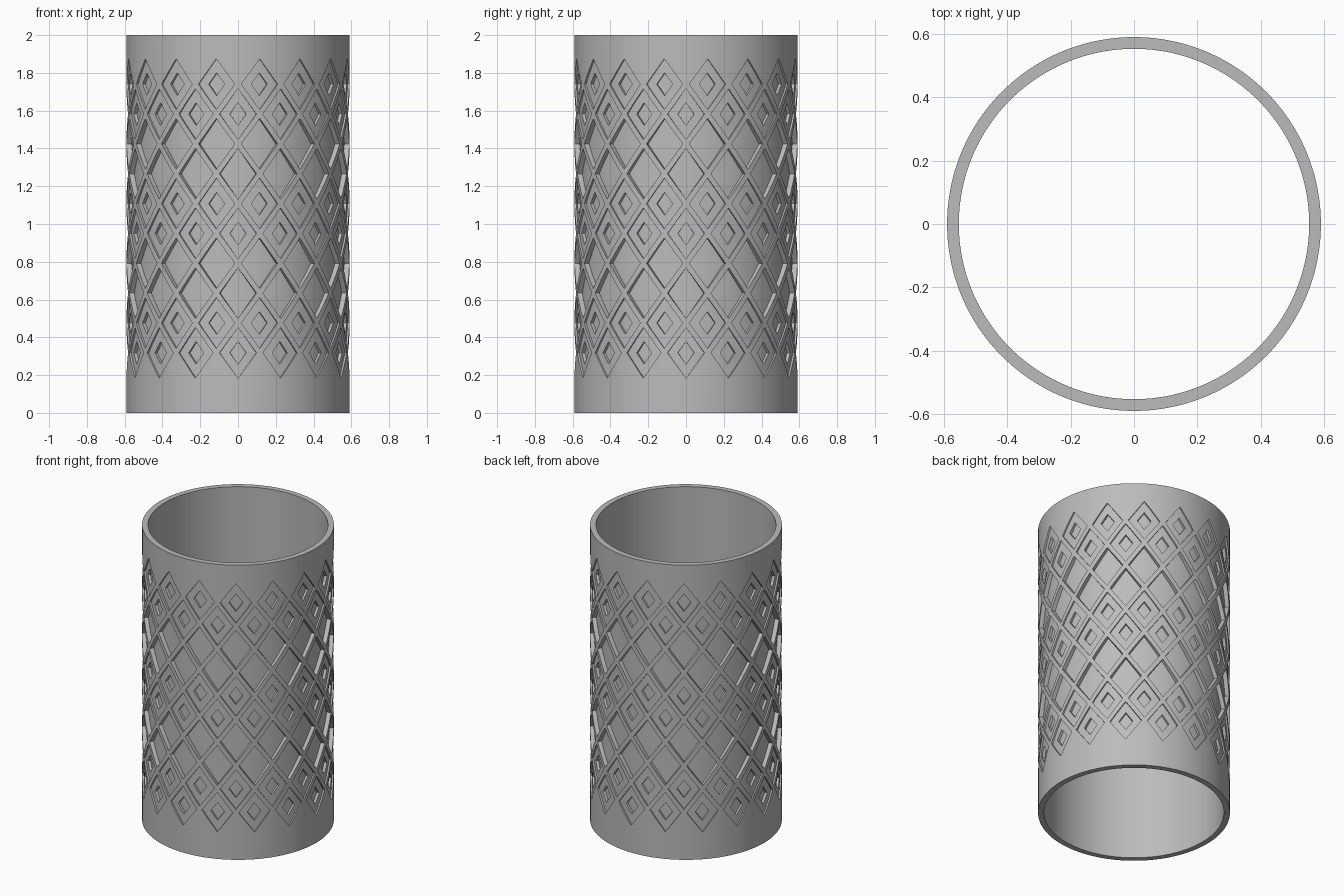
import bpy, bmesh, math

cube = bpy.data.objects.get("Cube")
if cube:
    bpy.data.objects.remove(cube)

R_OUT, R_IN, HEIGHT = 0.59, 0.553, 2.0
COUNT = 16                      # diamonds around
HALF_ANGLE = math.pi / COUNT    # half width of a lattice cell
HALF_Z = 0.158                  # half height of a lattice cell
TOP_ROW = 1.74
RIM, CORE = 0.85, 0.38          # recess outlines as fractions of a cell
SHALLOW, DEEP = 0.01, 0.027
# Symmetric grid lines across one cell
half = [CORE / 2, CORE, (CORE + RIM) / 2, RIM, 1]
LINES = [-t for t in reversed(half)] + [0] + half
N = len(LINES) - 1

bm = bmesh.new()


def point(radius, angle, z):
    return bm.verts.new((radius * math.sin(angle), -radius * math.cos(angle), z))


def quad(corners):
    bm.faces.new([point(*c) for c in corners])


def cell(angle0, z0, stepped):
    """One lattice diamond: plain recess, or shallow recess with a deeper core."""
    def place(i, j, depth):
        a, b = LINES[i], LINES[j]
        return (R_OUT - depth, angle0 + (a - b) / 2 * HALF_ANGLE, z0 + (a + b) / 2 * HALF_Z)

    def depth(i, j):
        if not (0 <= i < N and 0 <= j < N):
            return 0
        reach = max(abs(LINES[i] + LINES[i + 1]), abs(LINES[j] + LINES[j + 1])) / 2
        if reach > RIM:
            return 0
        return SHALLOW if stepped and reach > CORE else DEEP

    for i in range(N):
        for j in range(N):
            d = depth(i, j)
            quad([place(i, j, d), place(i + 1, j, d), place(i + 1, j + 1, d), place(i, j + 1, d)])
            # Walls where the neighbouring patch sits at another depth
            for ni, nj, p, q in ((i + 1, j, (i + 1, j), (i + 1, j + 1)),
                                 (i, j + 1, (i, j + 1), (i + 1, j + 1))):
                e = depth(ni, nj)
                if e != d:
                    quad([place(*p, d), place(*q, d), place(*q, e), place(*p, e)])


# Ten staggered rows: two stepped, two plain, repeating
for row in range(10):
    for k in range(COUNT):
        cell((2 * k + (row + 1) % 2) * HALF_ANGLE, TOP_ROW - row * HALF_Z, row % 4 < 2)

# Plain bands, rims and bore follow the zigzag edges of the lattice
bottom_row = TOP_ROW - 9 * HALF_Z
steps = [(t + 1) / 2 for t in LINES]
for k in range(2 * COUNT):
    for s, t in zip(steps, steps[1:]):
        sections = []
        for f in (s, t):
            ang = (k + f) * HALF_ANGLE
            near = f if k % 2 == 0 else 1 - f       # 0 above an even node, 1 above an odd node
            top = TOP_ROW + near * HALF_Z
            bottom = bottom_row - (1 - near) * HALF_Z
            sections.append([(R_OUT, ang, top), (R_OUT, ang, HEIGHT), (R_IN, ang, HEIGHT),
                             (R_IN, ang, 0), (R_OUT, ang, 0), (R_OUT, ang, bottom)])
        left, right = sections
        for m in range(5):
            quad([left[m], right[m], right[m + 1], left[m + 1]])

bmesh.ops.remove_doubles(bm, verts=bm.verts, dist=0.0002)
bmesh.ops.recalc_face_normals(bm, faces=bm.faces)
mesh = bpy.data.meshes.new("diamond_sleeve")
bm.to_mesh(mesh)
bm.free()

# Single grey material
grey = bpy.data.materials.new("grey")
grey.use_nodes = True
colour = (0.5, 0.5, 0.5, 1)
grey.diffuse_color = colour
grey.node_tree.nodes["Principled BSDF"].inputs["Base Color"].default_value = colour
mesh.materials.append(grey)

sleeve = bpy.data.objects.new("diamond_sleeve", mesh)
bpy.context.collection.objects.link(sleeve)
bpy.context.view_layer.objects.active = sleeve
sleeve.select_set(True)
bpy.ops.object.shade_smooth_by_angle(angle=math.radians(30))
